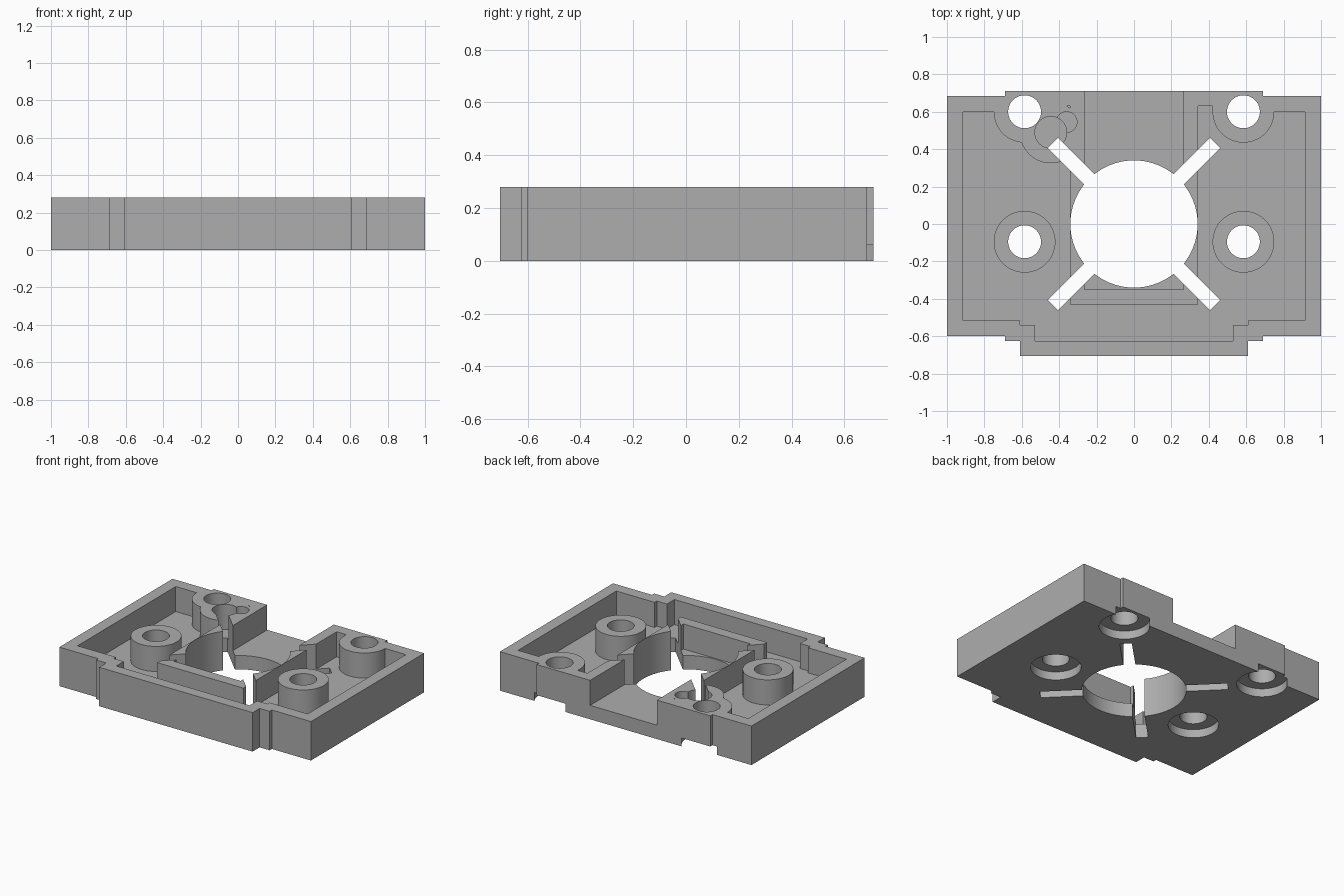
import bpy, bmesh, math

if "Cube" in bpy.data.objects:
    bpy.data.objects.remove(bpy.data.objects["Cube"], do_unlink=True)

HEIGHT = 0.28
FLOOR = 0.10
OVER = 0.5      # cutters overshoot the part by this much
BOSS_R = 0.165


def prism(name, points, z0, z1):
    """Extrude a closed outline between two heights."""
    bm = bmesh.new()
    face = bm.faces.new([bm.verts.new((x, y, z0)) for x, y in points])
    top = bmesh.ops.extrude_face_region(bm, geom=[face])["geom"]
    verts = [v for v in top if isinstance(v, bmesh.types.BMVert)]
    bmesh.ops.translate(bm, verts=verts, vec=(0, 0, z1 - z0))
    bmesh.ops.recalc_face_normals(bm, faces=bm.faces)
    mesh = bpy.data.meshes.new(name)
    bm.to_mesh(mesh)
    bm.free()
    obj = bpy.data.objects.new(name, mesh)
    bpy.context.collection.objects.link(obj)
    return obj


def mirrored(half):
    """Close a right-hand outline by mirroring it across x = 0."""
    return half + [(-x, y) for x, y in reversed(half)]


def box(name, x0, x1, y0, y1, z0, z1):
    return prism(name, [(x0, y0), (x1, y0), (x1, y1), (x0, y1)], z0, z1)


def cylinder(name, x, y, r, z0, z1, sides=64):
    angles = [2 * math.pi * (i + 0.5) / sides for i in range(sides)]
    return prism(name, [(x + r * math.cos(a), y + r * math.sin(a)) for a in angles], z0, z1)


def cut(target, cutter):
    """Subtract the cutter, apply, and discard it."""
    mod = target.modifiers.new("cut", "BOOLEAN")
    mod.operation = "DIFFERENCE"
    mod.solver = "EXACT"
    mod.object = cutter
    bpy.ops.object.select_all(action="DESELECT")
    bpy.context.view_layer.objects.active = target
    target.select_set(True)
    bpy.ops.object.modifier_apply(modifier=mod.name)
    bpy.data.objects.remove(cutter, do_unlink=True)


# Stepped outer block
plate = prism("mounting_plate", mirrored([
    (0.61, -0.705), (0.61, -0.625), (0.69, -0.625), (0.69, -0.60),
    (1, -0.60), (1, 0.685), (0.69, 0.685), (0.69, 0.71)]), 0, HEIGHT)

# Cavity, keeping the screw bosses and the central frame standing
cavity = prism("cavity", mirrored([
    (0.53, -0.625), (0.53, -0.54), (0.61, -0.54), (0.61, -0.515),
    (0.915, -0.515), (0.915, 0.60), (0.42, 0.60), (0.42, 0.63)]), FLOOR, OVER)
screws = [(sx * 0.585, y) for sx in (-1, 1) for y in (-0.095, 0.60)]
pocket = (-0.445, 0.49)
for x, y in screws + [pocket]:
    cut(cavity, cylinder("boss", x, y, BOSS_R, -OVER, 1))
cut(cavity, box("frame", -0.343, 0.343, -0.43, 1, -OVER, 1))
cut(plate, cavity)

# Channel inside the frame, open at the back
cut(plate, box("channel", -0.265, 0.265, -0.35, 1, FLOOR, OVER))

# Central bore and four diagonal slots
cut(plate, cylinder("bore", 0, 0, 0.34, -OVER, OVER, 96))
for i in range(4):
    a = math.radians(45 + 90 * i)
    c, s = math.cos(a), math.sin(a)
    outline = [(0.2, -0.039), (0.613, -0.039), (0.613, 0.039), (0.2, 0.039)]
    cut(plate, prism("slot", [(u * c - v * s, u * s + v * c) for u, v in outline], -OVER, OVER))

# Screw holes with counterbores underneath
for x, y in screws:
    cut(plate, cylinder("screw_hole", x, y, 0.088, -OVER, OVER))
    cut(plate, cylinder("counterbore", x, y, BOSS_R, -OVER, 0.06))

# Blind pocket with a small side recess
cut(plate, cylinder("pocket", *pocket, 0.085, FLOOR, OVER))
cut(plate, cylinder("recess", -0.36, 0.545, 0.055, 0.19, OVER))

# Single grey finish
grey = bpy.data.materials.new("plain_grey")
grey.use_nodes = True
colour = (0.42, 0.42, 0.42, 1)
grey.diffuse_color = colour
grey.node_tree.nodes["Principled BSDF"].inputs["Base Color"].default_value = colour
plate.data.materials.clear()
plate.data.materials.append(grey)
for p in plate.data.polygons:
    p.material_index = 0

bpy.ops.object.select_all(action="DESELECT")
plate.select_set(True)
bpy.context.view_layer.objects.active = plate
bpy.ops.object.shade_smooth_by_angle(angle=math.radians(30))
